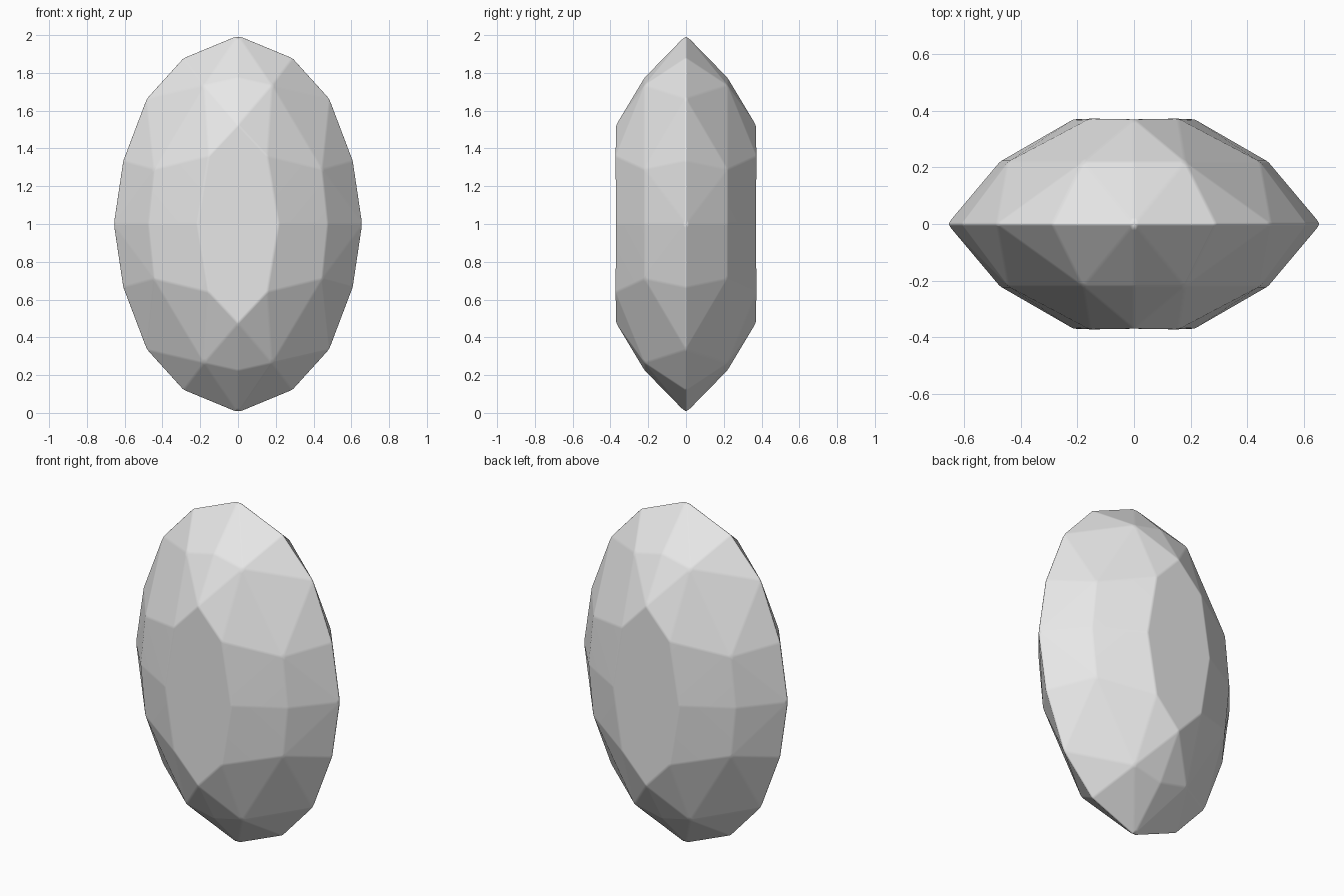
import bpy
import bmesh

cube = bpy.data.objects.get("Cube")
if cube:
    bpy.data.objects.remove(cube, do_unlink=True)

# Stone material
grey = bpy.data.materials.new("pale grey stone")
grey.use_nodes = True
colour = (0.8, 0.8, 0.8, 1)
grey.diffuse_color = colour
grey.node_tree.nodes["Principled BSDF"].inputs["Base Color"].default_value = colour

# One quadrant of each ring, from the tip to the side: x, height from centre, depth
points = {
    "G0": (0, 1, 0), "G1": (0.29, 0.88, 0), "G2": (0.485, 0.665, 0),
    "G3": (0.61, 0.335, 0), "G4": (0.66, 0, 0),
    "M0": (0, 0.775, 0.22), "M1": (0.18, 0.735, 0.22),
    "M2": (0.445, 0.29, 0.22), "M3": (0.475, 0, 0.22),
    "T0": (0, 0.525, 0.37), "T1": (0.155, 0.36, 0.373),
    "T2": (0.215, 0, 0.37), "C": (0, 0, 0.37),
}
# Facets of one octant: outer band, inner band, flat table
facets = ("G0 M0 M1|G0 M1 G1|G1 M1 G2|G2 M1 M2|G2 M2 G3|G3 M2 G4|G4 M2 M3|"
          "M0 T0 M1|M1 T0 T1|M1 T1 M2|M2 T1 T2|M2 T2 M3|T0 C T1|T1 C T2")

# Mirror the facets into all eight octants and weld the seams
bm = bmesh.new()
for sx in (-1, 1):
    for sy in (-1, 1):
        for sz in (-1, 1):
            verts = {name: bm.verts.new((sx * x, sy * y, 1 + sz * z))
                     for name, (x, z, y) in points.items()}
            for facet in facets.split("|"):
                bm.faces.new([verts[name] for name in facet.split()])
bmesh.ops.remove_doubles(bm, verts=bm.verts, dist=0.0001)
bmesh.ops.recalc_face_normals(bm, faces=bm.faces)
# Merge facets that lie in one plane across the mirror seams
bmesh.ops.dissolve_limit(bm, angle_limit=0.03, verts=[], edges=bm.edges)

mesh = bpy.data.meshes.new("oval_gem")
bm.to_mesh(mesh)
bm.free()
mesh.materials.append(grey)
gem = bpy.data.objects.new("oval_gem", mesh)
bpy.context.collection.objects.link(gem)

# Softly polished facet edges
polish = gem.modifiers.new("polished_edges", "BEVEL")
polish.width = 0.008
polish.segments = 2
polish.limit_method = "ANGLE"
polish.angle_limit = 0.05
polish.harden_normals = True
for poly in mesh.polygons:
    poly.use_smooth = True
